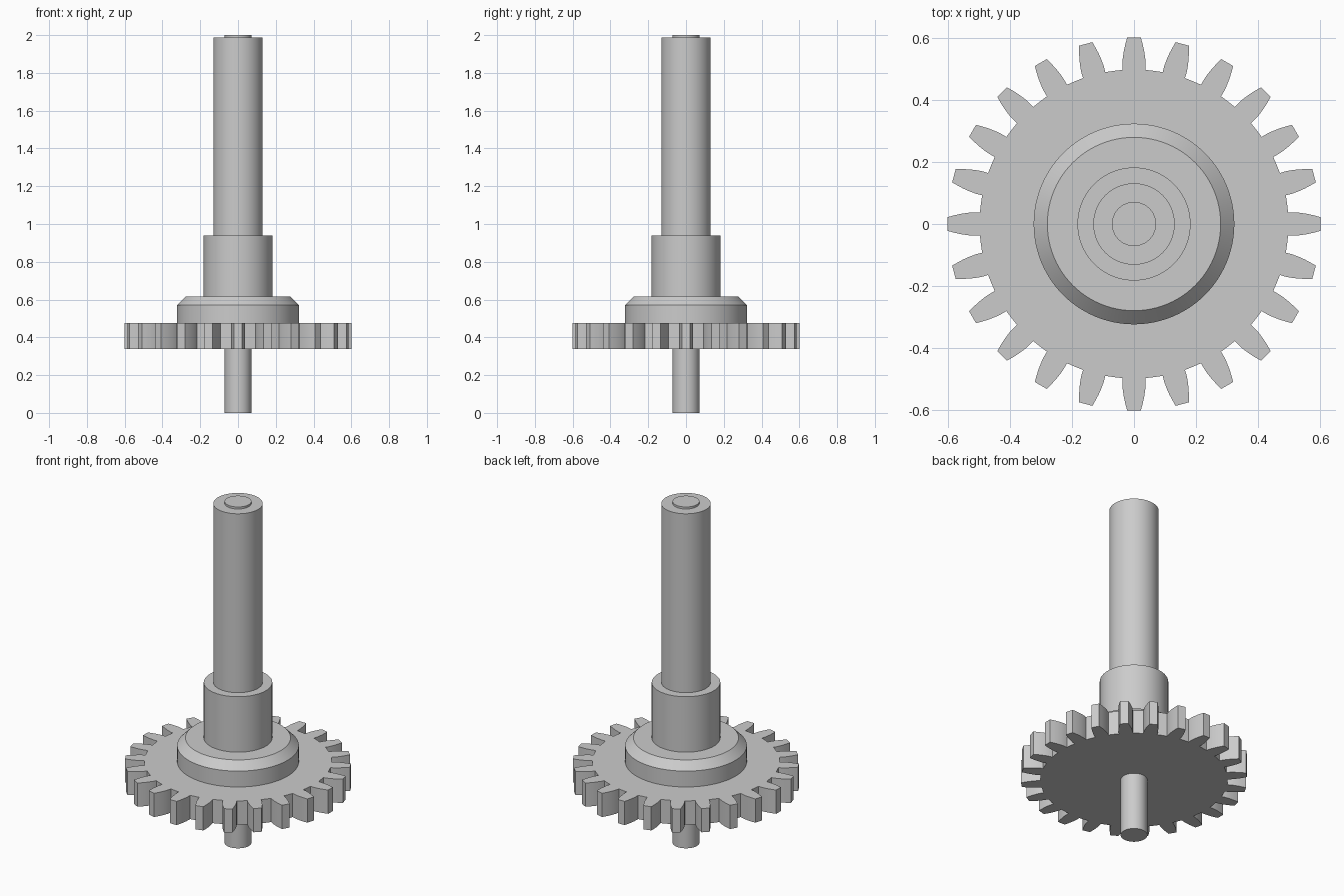
import bpy, bmesh, math

if "Cube" in bpy.data.objects:
    bpy.data.objects.remove(bpy.data.objects["Cube"])

TEETH = 24
GEAR_BOTTOM, GEAR_TOP = 0.338, 0.477
PIN_R, SHAFT_R, COLLAR_R, HUB_R = 0.071, 0.131, 0.182, 0.323

steel = bpy.data.materials.new("grey steel")
steel.diffuse_color = (0.6, 0.6, 0.6, 1)
steel.use_nodes = True
steel.node_tree.nodes["Principled BSDF"].inputs["Base Color"].default_value = steel.diffuse_color


def finish(bm, name):
    """Turn a bmesh into a shaded object with the steel material."""
    mesh = bpy.data.meshes.new(name)
    bm.to_mesh(mesh)
    bm.free()
    mesh.materials.append(steel)
    obj = bpy.data.objects.new(name, mesh)
    bpy.context.collection.objects.link(obj)
    bpy.ops.object.select_all(action='DESELECT')
    obj.select_set(True)
    bpy.context.view_layer.objects.active = obj
    bpy.ops.object.shade_smooth_by_angle(angle=math.radians(30))
    return obj


def ring(bm, points, z):
    return [bm.verts.new((x, y, z)) for x, y in points]


def bridge(bm, a, b):
    """Quads between two loops; faces outward when b is above a."""
    n = len(a)
    for i in range(n):
        j = (i + 1) % n
        bm.faces.new((a[i], a[j], b[j], b[i]))


def lathe(name, profile, cap_bottom=False, cap_top=False, segments=96):
    """Revolve (radius, z) points around the z axis."""
    bm = bmesh.new()
    turn = [2 * math.pi * i / segments for i in range(segments)]
    rings = [ring(bm, [(r * math.cos(a), r * math.sin(a)) for a in turn], z)
             for r, z in profile]
    for a, b in zip(rings, rings[1:]):
        bridge(bm, a, b)
    if cap_bottom:
        bm.faces.new(rings[0][::-1])
    if cap_top:
        bm.faces.new(rings[-1])
    return finish(bm, name)


def gear_outline():
    """Counter-clockwise outline with curved, tapering teeth."""
    flank = [(0.496, 0.037), (0.515, 0.0375), (0.535, 0.036),
             (0.558, 0.0325), (0.58, 0.0275), (0.60, 0.022)]
    tooth = [(r, -w) for r, w in flank] + [(r, w) for r, w in reversed(flank)]
    half_pitch = math.pi / TEETH
    tooth.append((0.497 * math.cos(half_pitch), 0.497 * math.sin(half_pitch)))
    points = []
    for t in range(TEETH):
        c, s = math.cos(2 * half_pitch * t), math.sin(2 * half_pitch * t)
        points += [(x * c - y * s, x * s + y * c) for x, y in tooth]
    return points


def build_gear():
    """Toothed disc, open where the hub and lower pin join it."""
    bm = bmesh.new()
    outline = gear_outline()

    def circle(radius):
        return [(x * radius / math.hypot(x, y), y * radius / math.hypot(x, y))
                for x, y in outline]

    loops = [ring(bm, circle(PIN_R - 0.001), GEAR_BOTTOM),
             ring(bm, outline, GEAR_BOTTOM),
             ring(bm, outline, GEAR_TOP),
             ring(bm, circle(HUB_R - 0.001), GEAR_TOP)]
    for a, b in zip(loops, loops[1:]):
        bridge(bm, a, b)
    return finish(bm, "gear")


# Lower pin, below the gear
lathe("lower_pin", [(PIN_R, 0), (PIN_R, GEAR_BOTTOM)], cap_bottom=True)

# Toothed wheel
build_gear()

# Hub with chamfered rim, up to the collar
lathe("hub", [(HUB_R, GEAR_TOP), (HUB_R, 0.57), (0.279, 0.615),
              (COLLAR_R, 0.615)])

# Collar, up to the shaft
lathe("collar", [(COLLAR_R, 0.615), (COLLAR_R, 0.94), (SHAFT_R, 0.94)])

# Main shaft, up to the end pin
lathe("shaft", [(SHAFT_R, 0.94), (SHAFT_R, 1.988), (PIN_R, 1.988)])

# Short pin end at the top
lathe("upper_pin", [(PIN_R, 1.988), (PIN_R, 2.0)], cap_top=True)
